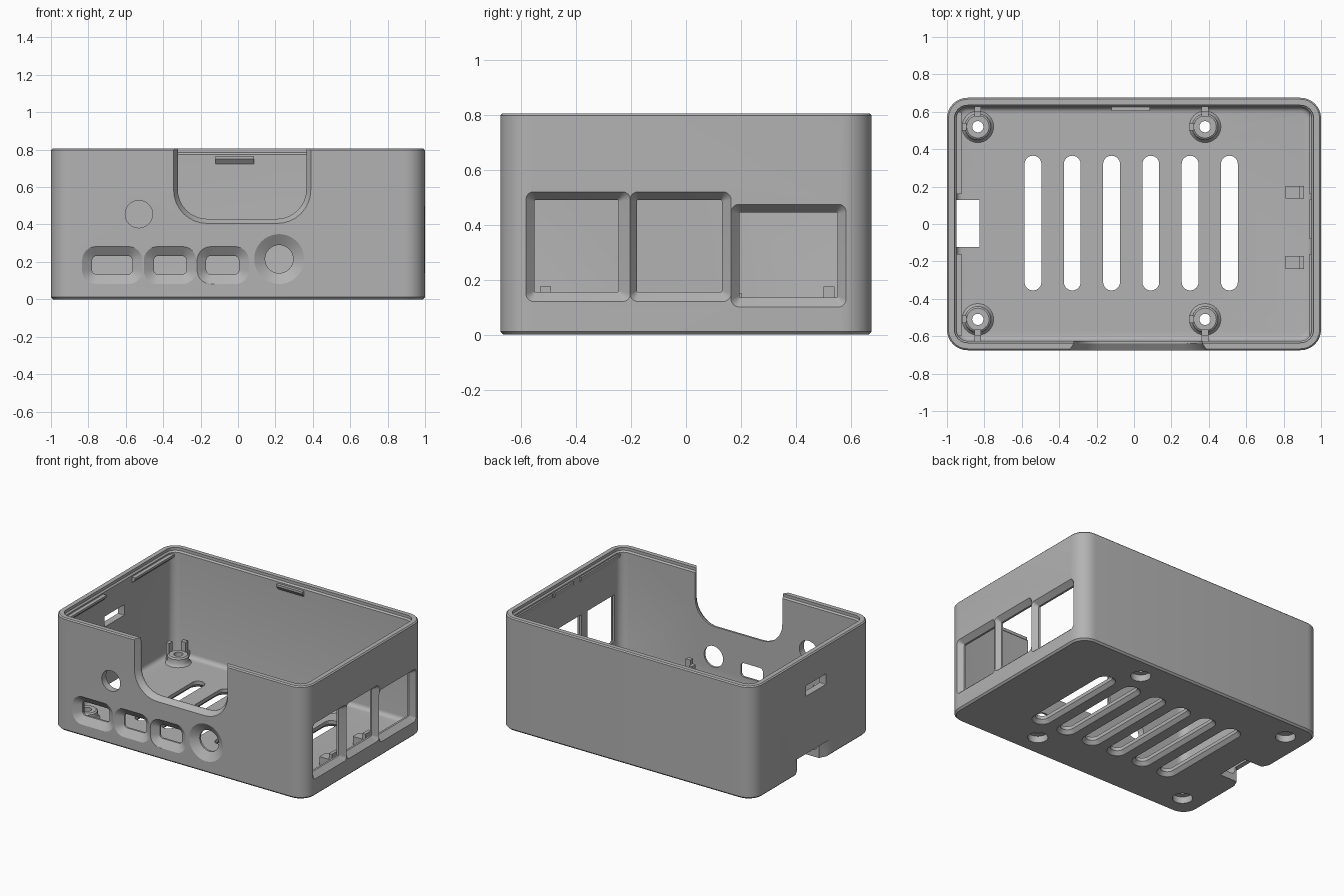
import bpy
import bmesh
import math

cube = bpy.data.objects.get("Cube")
if cube:
    bpy.data.objects.remove(cube, do_unlink=True)

GREY = (0.45, 0.45, 0.45, 1.0)
plastic = bpy.data.materials.new("grey plastic")
plastic.use_nodes = True
plastic.diffuse_color = GREY
bsdf = next(n for n in plastic.node_tree.nodes if n.type == "BSDF_PRINCIPLED")
bsdf.inputs["Base Color"].default_value = GREY

HX, HY, HZ, WALL, FLOOR = 1.0, 0.675, 0.805, 0.05, 0.05
# Maps outline coordinates (u, v) and depth d to space, by loft axis
AXES = {
    "x": lambda u, v, d: (d, u, v),
    "y": lambda u, v, d: (u, d, v),
    "z": lambda u, v, d: (u, v, d),
}


def rounded(u0, u1, v0, v1, r, steps=8):
    """Rounded rectangle outline."""
    pts = []
    corners = [(u1 - r, v1 - r), (u0 + r, v1 - r), (u0 + r, v0 + r), (u1 - r, v0 + r)]
    for q, (cu, cv) in enumerate(corners):
        for i in range(steps + 1):
            a = math.pi / 2 * (q + i / steps)
            pts.append((cu + r * math.cos(a), cv + r * math.sin(a)))
    return pts


def circle(u, v, r, n=40):
    return [(u + r * math.cos(2 * math.pi * i / n), v + r * math.sin(2 * math.pi * i / n))
            for i in range(n)]


def loft(name, axis, sections):
    """Closed solid through matching outlines given as (depth, outline)."""
    bm = bmesh.new()
    rings = [[bm.verts.new(AXES[axis](u, v, d)) for u, v in pts] for d, pts in sections]
    for a, b in zip(rings, rings[1:]):
        for i in range(len(a)):
            j = (i + 1) % len(a)
            bm.faces.new((a[i], a[j], b[j], b[i]))
    bm.faces.new(rings[0][::-1])
    bm.faces.new(rings[-1])
    return finish(name, bm)


def finish(name, bm):
    bmesh.ops.recalc_face_normals(bm, faces=bm.faces)
    mesh = bpy.data.meshes.new(name)
    bm.to_mesh(mesh)
    bm.free()
    mesh.materials.append(plastic)
    obj = bpy.data.objects.new(name, mesh)
    bpy.context.collection.objects.link(obj)
    return obj


def smooth(obj):
    bpy.ops.object.select_all(action="DESELECT")
    obj.select_set(True)
    bpy.context.view_layer.objects.active = obj
    bpy.ops.object.shade_smooth_by_angle(angle=math.radians(30))


def cut(target, cutter):
    """Subtract the cutter and discard it."""
    cutter.hide_render = True
    mod = target.modifiers.new("cut", "BOOLEAN")
    mod.operation, mod.solver, mod.object = "DIFFERENCE", "EXACT", cutter
    bpy.context.view_layer.objects.active = target
    bpy.ops.object.modifier_apply(modifier=mod.name)
    bpy.data.objects.remove(cutter, do_unlink=True)


def plan(inset):
    return rounded(-HX + inset, HX - inset, -HY + inset, HY - inset, max(0.11 - inset, 0.04))


# Case shell with softened rims and a filleted cavity
case = loft("case_shell", "z", [(0, plan(0.012)), (0.012, plan(0)),
                                (HZ - 0.008, plan(0)), (HZ, plan(0.008))])
FILLET = 0.03
cavity = [(FLOOR + FILLET * (1 - math.cos(a)), plan(WALL + FILLET * (1 - math.sin(a))))
          for a in [math.pi / 2 * i / 4 for i in range(5)]]
cavity += [(HZ - 0.03, plan(WALL)), (HZ - 0.02, plan(0.04)), (HZ + 0.05, plan(0.04))]
cut(case, loft("cavity_cutter", "z", cavity))

# Ventilation slots, flared underneath
for x in (-0.54, -0.33, -0.12, 0.09, 0.3, 0.51):
    def slot(g):
        return rounded(x - 0.045 - g, x + 0.045 + g, -0.355 - g, 0.365 + g, 0.0445 + g)
    cut(case, loft("vent_cutter", "z", [(-0.05, slot(0.022)), (0.001, slot(0.022)),
                                       (0.025, slot(0)), (0.2, slot(0))]))

# Screw recesses in the underside
POSTS = [(x, y) for x in (-0.835, 0.38) for y in (-0.51, 0.52)]
for x, y in POSTS:
    cut(case, loft("screw_cutter", "z", [(-0.05, circle(x, y, 0.065)),
                                        (0.12, circle(x, y, 0.065))]))


def flared(axis, face, outer, inner, sign):
    """Opening that tapers from the outside face into the wall."""
    depths = [(0.05, outer), (0.001, outer), (-0.036, inner), (-0.12, inner)]
    cut(case, loft("port_cutter", axis, [(face + sign * d, o) for d, o in depths]))


# Front ports: three rounded sockets, one round socket, one plain hole
for o0, o1, i0, i1 in ((-0.835, -0.51, -0.78, -0.565),
                       (-0.505, -0.222, -0.45, -0.275),
                       (-0.22, 0.06, -0.17, 0.005)):
    flared("y", -HY, rounded(o0, o1, 0.08, 0.283, 0.075),
           rounded(i0, i1, 0.133, 0.232, 0.025), -1)
flared("y", -HY, circle(0.22, 0.215, 0.135), circle(0.22, 0.215, 0.075), -1)
flared("y", -HY, circle(-0.53, 0.455, 0.073), circle(-0.53, 0.455, 0.073), -1)

# Large bevelled notch in the top of the front wall
flared("y", -HY, rounded(-0.345, 0.39, 0.405, 1.3, 0.18),
       rounded(-0.322, 0.365, 0.43, 1.275, 0.157), -1)

# Right side windows
for o0, o1, i0, i1, low, high in ((-0.585, -0.2, -0.55, -0.245, 0.155, 0.49),
                                  (-0.205, 0.165, -0.178, 0.13, 0.155, 0.49),
                                  (0.163, 0.585, 0.195, 0.55, 0.135, 0.445)):
    flared("x", HX, rounded(o0, o1, low - 0.035, high + 0.03, 0.03),
           rounded(i0, i1, low, high, 0.005), 1)

# Card opening through the left wall and floor, and the slot above it
flared("x", -HX, rounded(-0.2, 0.2, -0.2, 0.115, 0.005),
       rounded(-0.122, 0.128, -0.2, 0.1, 0.005), -1)
cut(case, loft("card_cutter", "z", [(d, rounded(-0.98, -0.825, -0.122, 0.128, 0.004))
                                   for d in (-0.05, 0.09)]))
cut(case, loft("slot_cutter", "x", [(d, rounded(-0.15, 0.075, 0.525, 0.6, 0.004))
                                   for d in (-1.1, -0.85)]))
smooth(case)


def post(name, x, y):
    """Hollow screw post turned from a profile."""
    profile = [(0.03, 0.05), (0.09, 0.045), (0.078, 0.056), (0.07, 0.07),
               (0.07, 0.1), (0.06, 0.108), (0.03, 0.108)]
    bm = bmesh.new()
    rings = [[bm.verts.new((u, v, z)) for u, v in circle(x, y, r, 32)] for r, z in profile]
    for a, b in zip(rings, rings[1:] + rings[:1]):
        for i in range(len(a)):
            j = (i + 1) % len(a)
            bm.faces.new((a[i], a[j], b[j], b[i]))
    smooth(finish(name, bm))


def block(name, x0, x1, y0, y1, z0, z1):
    return loft(name, "z", [(z, [(x0, y0), (x1, y0), (x1, y1), (x0, y1)]) for z in (z0, z1)])


# Screw posts with upright locating prongs braced to the walls
for x, y in POSTS:
    end = "rear" if y > 0 else "front"
    label = end + ("_left_side" if x < 0 else "_right_side")
    s = 1 if y > 0 else -1
    post("screw_post_" + label, x, y)
    ys = sorted((y + s * 0.055, y + s * 0.085))
    block("prong_" + label, x - 0.018, x + 0.018, *ys, 0.05, 0.175)
    ys = sorted((y + s * 0.08, s * (HY - WALL + 0.01)))
    block("prong_rib_" + label, x - 0.018, x + 0.018, *ys, 0.045, 0.1)
    block("side_prong_" + label, x - 0.085, x - 0.06, y - 0.02, y + 0.02, 0.05, 0.175)

# Stepped board supports behind the window pillars
for label, y0, y1 in (("front", -0.24, -0.17), ("rear", 0.137, 0.203)):
    block("board_support_" + label, 0.81, 0.91, y0, y1, 0.04, 0.108)
    block("board_stop_" + label, 0.885, 0.91, y0, y1, 0.1, 0.15)


def ridge(name, axis, wall, depth, start, end):
    """Wedge shaped snap ridge on an inner wall; depth points inwards."""
    root, tip = wall - depth * 0.3, wall + depth
    pts = [(root, 0.715), (tip, 0.75), (tip, 0.765), (root, 0.765)]
    return loft(name, axis, [(start, pts), (end, pts)])


# Rear snap ridge
ridge("rear_snap_ridge", "x", HY - WALL, -0.022, -0.12, 0.085)

# Side snap ridges
for side, wall, depth in (("left", -HX + WALL, 0.027), ("right", HX - WALL, -0.012)):
    spans = [("front", -0.6, -0.16), ("rear", 0.16, 0.6)]
    if side == "right":
        spans.append(("middle", -0.08, 0.13))
    for label, y0, y1 in spans:
        ridge(f"{side}_{label}_snap_ridge", "y", wall, depth, y0, y1)
